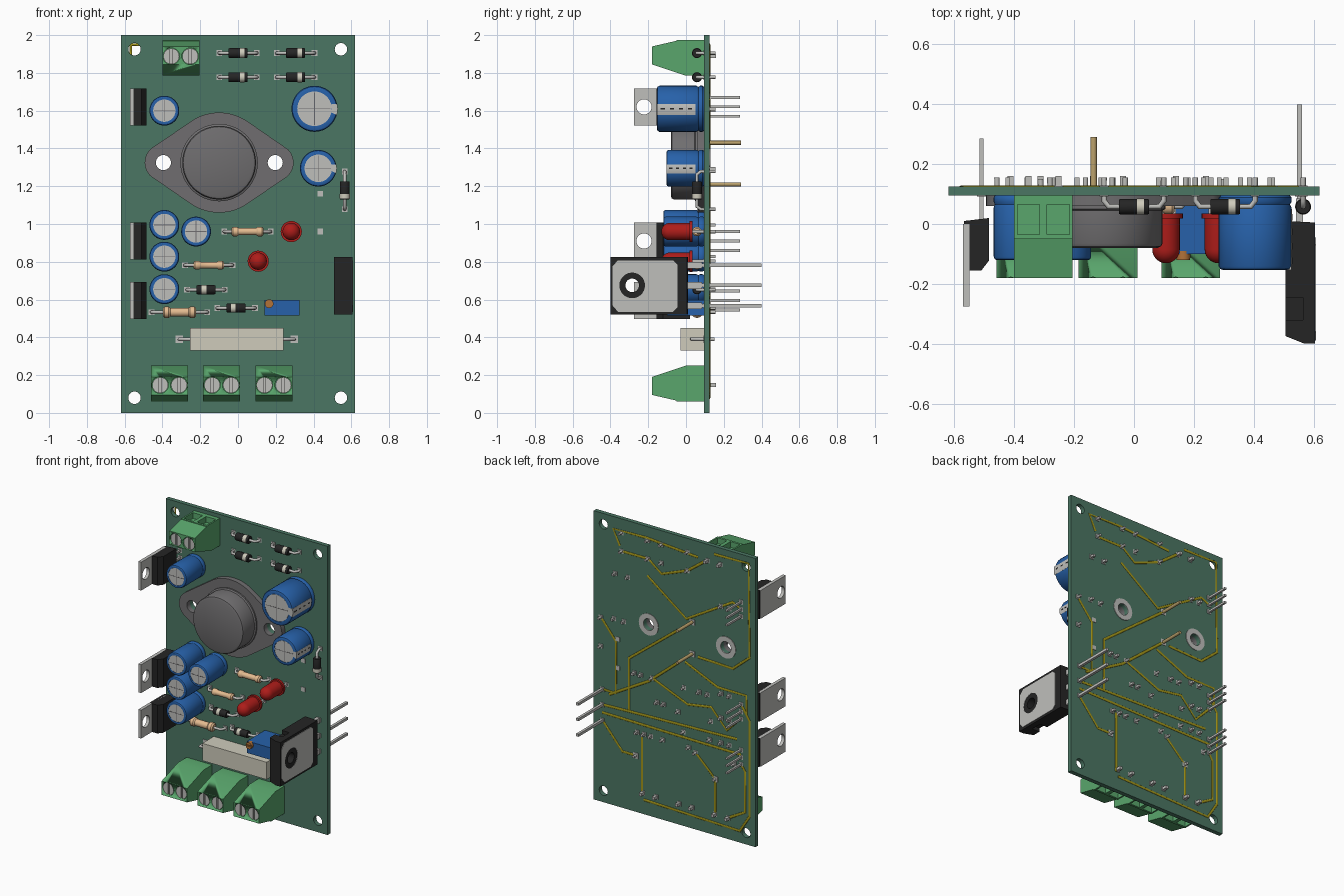
import bpy, bmesh
from math import pi, cos, sin, radians, acos
from mathutils import Matrix, Vector

if "Cube" in bpy.data.objects:
    bpy.data.objects.remove(bpy.data.objects["Cube"])


def material(name, *c):
    m = bpy.data.materials.new(name)
    m.diffuse_color = (*c, 1)
    m.use_nodes = True
    m.node_tree.nodes["Principled BSDF"].inputs["Base Color"].default_value = m.diffuse_color
    return m


BOARD = material("board_green", .07, .18, .125)
GREEN = material("terminal_green", .10, .38, .15)
BLUE = material("blue", .02, .12, .40)
BLACK = material("black", .018, .018, .018)
STEEL = material("steel", .52, .52, .50)
DARK = material("grey_can", .16, .155, .16)
RED = material("red", .42, .012, .01)
TAN = material("tan", .78, .50, .28)
CREAM = material("cream", .62, .60, .50)
GOLD = material("trace_yellow", .36, .30, .01)
BRASS = material("brass", .50, .36, .15)
ORANGE = material("orange", .45, .17, .04)
FRONT, BACK = .095, .125      # board faces in y


def finish(bm, name, mat, smooth=True):
    bmesh.ops.recalc_face_normals(bm, faces=bm.faces)
    me = bpy.data.meshes.new(name)
    bm.to_mesh(me)
    bm.free()
    if smooth:
        me.shade_smooth()
        me.set_sharp_from_angle(angle=radians(32))
    ob = bpy.data.objects.new(name, me)
    bpy.context.collection.objects.link(ob)
    if mat:
        me.materials.append(mat)
    return ob


def boxes(name, items, mat):
    """One object from several (x0, x1, y0, y1, z0, z1) boxes."""
    bm = bmesh.new()
    for x0, x1, y0, y1, z0, z1 in items:
        m = Matrix.Translation(((x0 + x1) / 2, (y0 + y1) / 2, (z0 + z1) / 2)) @ \
            Matrix.Diagonal((x1 - x0, y1 - y0, z1 - z0, 1))
        bmesh.ops.create_cube(bm, size=1, matrix=m)
    return finish(bm, name, mat, False)


def circle(x, y, r, n=28, a0=0, a1=2 * pi):
    return [(x + r * cos(a0 + (a1 - a0) * i / n), y + r * sin(a0 + (a1 - a0) * i / n)) for i in range(n)]


def prism(name, axis, outline, a, b, mat, holes=()):
    """Extrude a 2D outline with holes along an axis, from a to b."""
    put = {'x': lambda p: (a, *p), 'y': lambda p: (p[0], a, p[1]), 'z': lambda p: (*p, a)}[axis]
    d = Vector([(b - a) if k == axis else 0 for k in 'xyz'])
    bm = bmesh.new()
    for loop in (outline, *holes):
        vs = [bm.verts.new(put(p)) for p in loop]
        for i, v in enumerate(vs):
            bm.edges.new((v, vs[i - 1]))
    bmesh.ops.triangle_fill(bm, edges=bm.edges[:], use_beauty=True, normal=d.normalized())
    g = bmesh.ops.extrude_face_region(bm, geom=bm.faces[:], use_keep_orig=True)['geom']
    bmesh.ops.translate(bm, vec=d, verts=[v for v in g if isinstance(v, bmesh.types.BMVert)])
    return finish(bm, name, mat)


def lathe(name, origin, prof, mat, axis='y', n=28):
    """Revolve (radius, distance) points around an axis."""
    bm = bmesh.new()
    vs = [bm.verts.new((r, t, 0)) for r, t in prof]
    es = [bm.edges.new(p) for p in zip(vs, vs[1:])]
    bmesh.ops.spin(bm, geom=vs + es, cent=(0, 0, 0), axis=(0, 1, 0), angle=2 * pi, steps=n)
    bmesh.ops.remove_doubles(bm, verts=bm.verts, dist=1e-5)
    rot = {'x': Matrix.Rotation(-pi / 2, 4, 'Z'), 'y': Matrix(), 'z': Matrix.Rotation(pi / 2, 4, 'X')}[axis]
    bm.transform(Matrix.Translation(origin) @ rot)
    return finish(bm, name, mat)


def cyl(name, origin, r, a, b, mat, axis='y', n=28):
    return lathe(name, origin, [(0, a), (r, a), (r, b), (0, b)], mat, axis, n)


def wire(name, paths, r, mat):
    cu = bpy.data.curves.new(name, 'CURVE')
    cu.dimensions, cu.bevel_depth, cu.bevel_resolution, cu.use_fill_caps = '3D', r, 2, True
    for path in paths:
        s = cu.splines.new('POLY')
        s.points.add(len(path) - 1)
        for p, c in zip(s.points, path):
            p.co = (*c, 1)
    ob = bpy.data.objects.new(name, cu)
    bpy.context.collection.objects.link(ob)
    cu.materials.append(mat)
    return ob


def cut(ob, cutter):
    cutter.hide_render = True
    cutter.hide_set(True)
    m = ob.modifiers.new("cut", 'BOOLEAN')
    m.operation, m.solver, m.object = 'DIFFERENCE', 'EXACT', cutter


pads = []


def pad(x, z, h=.015):
    pads.append((x - h, x + h, FRONT - .003, BACK + .003, z - h, z + h))


def pins(name, points, y0, y1, h, mat=STEEL):
    boxes(name, [(x - h, x + h, y0, y1, z - h, z + h) for x, z in points], mat)
    for x, z in points:
        pad(x, z)


# board with corner holes and can-transistor screw holes
screw_holes = [(-.395, 1.325), (.197, 1.325)]
corners = [(x, z) for x in (-.548, .545) for z in (.08, 1.925)]
prism("board", 'y', [(-.62, 0), (.62, 0), (.62, 2), (-.62, 2)], FRONT, BACK, BOARD,
      [circle(*c, .033) for c in corners] + [circle(*c, .04) for c in screw_holes])
for c in screw_holes:
    prism("screw_pad", 'y', circle(*c, .075), BACK, BACK + .004, STEEL, [circle(*c, .04)])

# can transistor: diamond flange, domed can, two pins
cx, cz, R, r, d = -.1, 1.325, .265, .098, .296
t = acos((R - r) / d)
flange = (circle(cx + d, cz, r, 12, -t, t) + circle(cx, cz, R, 14, t, pi - t)
          + circle(cx - d, cz, r, 12, pi - t, pi + t) + circle(cx, cz, R, 14, pi + t, 2 * pi - t))
prism("can_transistor_flange", 'y', flange, FRONT, .06, DARK, [circle(*c, .04) for c in screw_holes])
lathe("can_transistor_cap", (cx, 0, cz), [(0, .06), (.205, .06), (.205, .05), (.195, .045), (.195, -.065),
      (.19, -.075), (.178, -.08), (0, -.08)], DARK, n=48)
for z in (1.43, 1.21):
    cyl("can_transistor_pin", (-.135, 0, z), .011, .06, .29, BRASS, n=12)
    pad(-.135, z, .02)


# screw terminals
def terminal(x, flip):
    fz = (lambda z: 2.035 - z) if flip else (lambda z: z)
    prof = [(FRONT, .25), (0, .25), (-.18, .19), (-.18, .095), (-.05, .065), (-.05, .06), (FRONT, .06)]
    body = prism("terminal_block", 'x', [(y, fz(z)) for y, z in prof], x - .098, x + .098, GREEN)
    za, zb = sorted((fz(.03), fz(.1)))
    cut(body, boxes("terminal_wire_cutter", [(x + s - .037, x + s + .037, -.035, .065, za, zb) for s in (-.05, .05)], None))
    for s in (-.05, .05):
        cut(body, cyl("terminal_screw_cutter", (x + s, 0, fz(.147)), .044, -.25, -.145, None))
        k = cyl("terminal_screw", (x + s, 0, fz(.147)), .042, -.14, -.172, STEEL)
        cut(k, boxes("slot_cutter", [(x + s - .006, x + s + .006, -.2, -.16, fz(.147) - .06, fz(.147) + .06)], None))
    pins("terminal_pins", [(x - .05, fz(.147)), (x + .05, fz(.147))], .09, .16, .01)


terminal(-.303, True)
for x in (-.362, -.087, .19):
    terminal(x, False)


# axial parts: diodes and resistors on bent leads
def axial(name, x, z, half, r, reach, mat, band=None, vertical=False, bulge=False, y=.058):
    ax = 'z' if vertical else 'x'
    if bulge:
        prof = [(0, -half), (r * .7, -half), (r, -half * .9), (r, -half * .65), (r * .78, -half * .55),
                (r * .78, half * .55), (r, half * .65), (r, half * .9), (r * .7, half), (0, half)]
    else:
        prof = [(0, -half), (r * .9, -half), (r, -half + .005), (r, half - .005), (r * .9, half), (0, half)]
    lathe(name + "_body", (x, y, z), prof, mat, ax, 20)
    if band is not None:
        cyl(name + "_band", (x, y, z), r * 1.03, band - .012, band + .012, CREAM, ax, 20)
    path = []
    for s, yy in ((-reach, .155), (-reach, y + .02), (-reach + .015, y), (reach - .015, y), (reach, y + .02), (reach, .155)):
        path.append((x, yy, z + s) if vertical else (x + s, yy, z))
    wire(name + "_leads", [path], .009, STEEL)
    for s in (-reach, reach):
        pad(*((x, z + s) if vertical else (x + s, z)))


for x in (0, .305):
    for z in (1.905, 1.777):
        axial("diode", x, z, .05, .026, .1, BLACK, .022)
axial("diode", -.17, .652, .05, .024, .1, BLACK, -.01)
axial("diode", -.01, .555, .05, .024, .1, BLACK, -.015)
axial("diode", .565, 1.178, .048, .026, .1, BLACK, -.032, vertical=True)
axial("resistor", .05, .96, .085, .025, .123, TAN, bulge=True)
axial("resistor", -.155, .782, .08, .023, .126, TAN, bulge=True)
axial("resistor", -.31, .533, .088, .03, .148, TAN, bulge=True)
boxes("power_resistor", [(-.253, .24, -.03, FRONT, .33, .45)], CREAM)
wire("power_resistor_leads", [[(s * .305 - .007, .15, .39), (s * .305 - .007, .03, .39), (s * .23, .03, .39)]
                              for s in (-1, 1)], .01, STEEL)
pad(-.312, .39, .02)
pad(.298, .39, .02)


# electrolytic capacitors with silver tops
def capacitor(x, z, r, y, stripe):
    lathe("capacitor_sleeve", (x, 0, z), [(0, FRONT), (r * .95, FRONT), (r, .088), (r, .075), (r * .95, .065), (r, .055),
          (r, y + .012), (r * .96, y + .003), (r * .9, y), (r * .76, y), (r * .76, y + .005), (0, y + .005)], BLUE, n=36)
    cyl("capacitor_top", (x, 0, z), r * .75, y + .006, y + .001, STEEL, n=36)
    a, g = r * .7, .002
    boxes("capacitor_vent", [(x - g, x + g, y, y + .004, z - a, z + a), (x - a, x + a, y, y + .004, z - g, z + g)], DARK)
    if stripe:
        arc = circle(x, z, r * 1.01, 8, -.28, .28) + circle(x, z, r * .75, 8, .28, -.28)
        prism("capacitor_stripe", 'y', arc, .05, y - .001, STEEL)
        n = 4
        step = (.04 - y) / n
        boxes("capacitor_dashes", [(x + r, x + r * 1.015, y + step * (i + .4), y + step * (i + .85), z - .004, z + .004)
                                   for i in range(n)], BLACK)
    pins("capacitor_pins", [(x - r * .4, z), (x + r * .4, z)], .09, .155, .008)


for x, z in ((-.39, 1.6), (-.39, .995), (-.39, .827), (-.39, .655), (-.222, .96)):
    capacitor(x, z, .079, -.12, False)
capacitor(.405, 1.61, .122, -.153, True)
capacitor(.425, 1.295, .097, -.103, True)

# indicator lamps
for x, z in ((.282, .96), (.107, .803)):
    dome = [(.046 * cos(a * pi / 14), -.085 - .046 * sin(a * pi / 14)) for a in range(7)]
    lathe("lamp", (x, 0, z), [(0, .035), (.056, .035), (.056, .018), (.046, .018)] + dome + [(0, -.131)], RED)
    pins("lamp_legs", [(x - .025, z), (x + .025, z)], .03, .155, .008)

# trimmer with adjusting screw
boxes("trimmer", [(.14, .325, -.1, FRONT, .515, .598)], BLUE)
k = cyl("trimmer_screw", (.165, 0, .578), .023, -.09, -.12, ORANGE, n=20)
cut(k, boxes("slot_cutter", [(.14, .19, -.15, -.113, .574, .582)], None))
pins("trimmer_pins", [(.18, .555), (.232, .555), (.285, .555)], .09, .155, .008)

# upright regulators with metal tabs
for z in (1.62, .91, .595):
    prism("regulator_body", 'z', [(-.568, .01), (-.485, .02), (-.485, -.123), (-.51, -.155), (-.568, -.155)],
          z - .098, z + .098, BLACK)
    prism("regulator_tab", 'x', [(-.275, z - .098), (.0, z - .098), (.0, z + .098), (-.275, z + .098)],
          -.572, -.55, STEEL, [circle(-.222, z, .04)])
    pins("regulator_pins", [(-.51, z + s) for s in (-.05, 0, .05)], .01, .285, .007)

# power transistor
body = prism("power_transistor_body", 'z', [(.507, .01), (.605, .005), (.605, -.4), (.57, -.4), (.507, -.375)],
             .52, .825, BLACK)
cut(body, cyl("bolt_cutter", (0, -.285, .675), .036, .45, .65, None, 'x'))
cut(body, boxes("notch_cutter", [(.48, .565, -.32, -.245, a, b) for a, b in ((.5, .545), (.8, .85))], None))
plate = [(-.36, .535), (-.07, .535), (-.045, .56), (-.045, .785), (-.07, .808), (-.36, .808), (-.39, .775), (-.39, .57)]
prism("power_transistor_plate", 'x', plate, .6, .608, STEEL, [circle(-.285, .675, .068)])
prism("power_transistor_ring", 'x', circle(-.285, .675, .068), .6, .606, BLACK, [circle(-.285, .675, .036)])
legs = [(.553, z) for z in (.782, .675, .567)]
pins("power_transistor_legs", legs, 0, .4, .009)
boxes("power_transistor_shoulders", [(x - .012, x + .012, 0, .085, z - .018, z + .018) for x, z in legs], STEEL)

# spare pads and all solder pads
pad(.435, 1.16)
pad(.435, .96)
boxes("solder_pads", pads, STEEL)

# copper traces on the back
traces = [
    [(.42, 1.81), (.47, 1.915), (.21, 1.92), (-.18, 1.89)],
    [(.405, 1.777), (.2, 1.777), (.1, 1.7), (-.1, 1.777), (-.25, 1.89)],
    [(-.303, 1.945), (-.567, 1.95), (-.575, 1.3), (-.446, 1.19), (-.18, 1.2)],
    [(.21, 1.66), (-.09, 1.44), (-.446, 1.65), (-.51, 1.62)],
    [(-.135, 1.43), (.35, 1.05), (.35, .68)],
    [(-.135, 1.21), (.2, .93), (.5, .76)],
    [(-.51, .96), (-.575, .86), (-.575, .2), (-.5, .08), (.235, .1)],
    [(-.51, .545), (-.54, .5), (-.54, .22), (-.41, .147)],
    [(.553, .675), (-.48, .71)], [(.553, .62), (-.51, .61)],
    [(.25, .555), (.25, .13)], [(.553, .567), (.4, .39), (.298, .39)],
    [(.565, 1.278), (.45, 1.14), (.45, .78), (.553, .782)],
    [(-.08, 1.14), (-.33, 1.03), (-.55, 1.03), (-.55, .9)],
    [(.17, .96), (-.1, .85), (-.28, .88), (-.4, .75), (-.51, .865)],
    [(-.16, .533), (-.312, .39), (-.312, .147)]]
cu = wire("copper_traces", [[(x, BACK, z) for x, z in p] for p in traces], .009, GOLD)
cu.scale.y = .4
cu.location.y = BACK * .6
